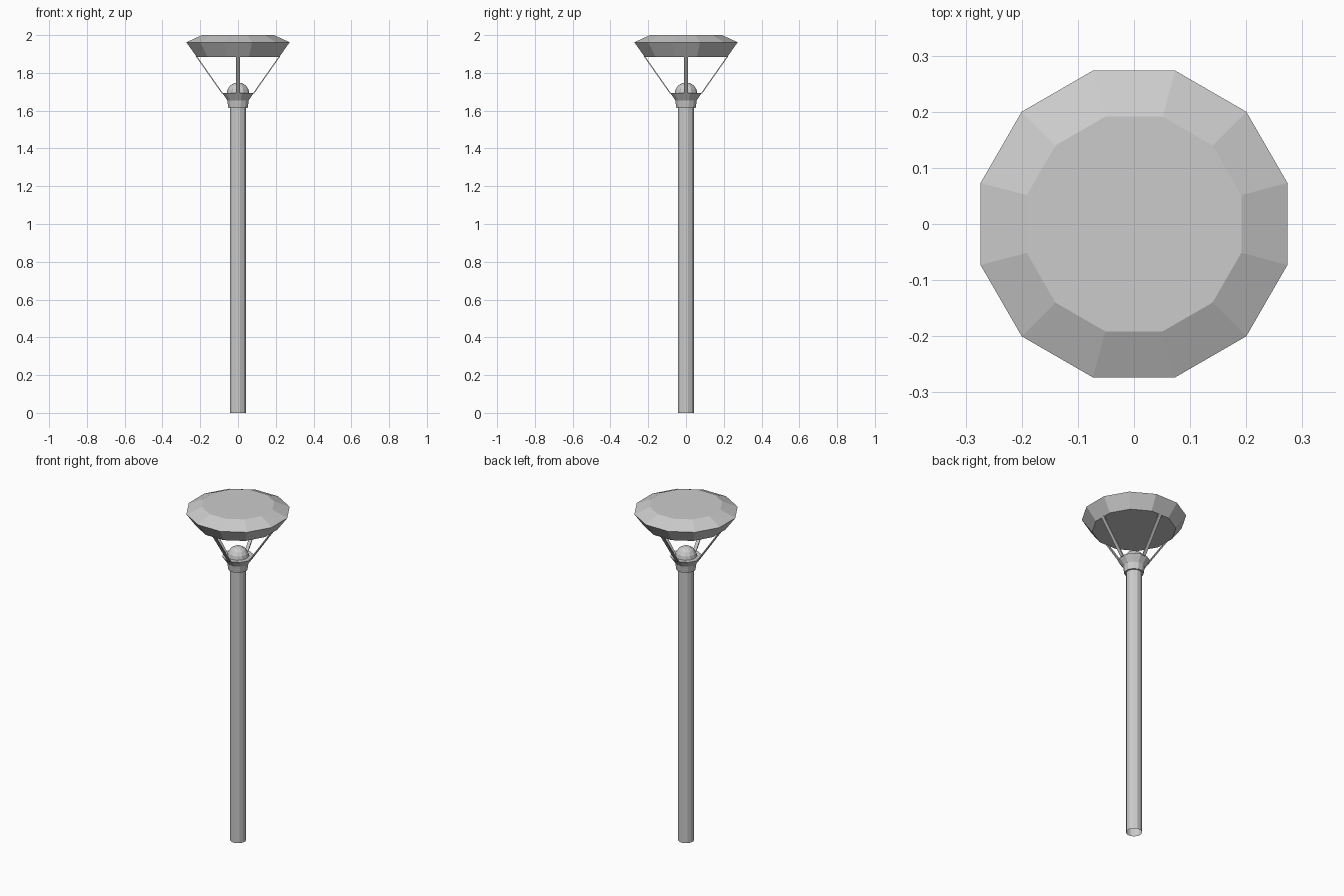
import bpy
import math
from mathutils import Matrix

cube = bpy.data.objects.get("Cube")
if cube:
    bpy.data.objects.remove(cube, do_unlink=True)

SIDES = 12

grey = bpy.data.materials.new("light grey metal")
grey.use_nodes = True
grey.diffuse_color = (0.6, 0.6, 0.6, 1)
grey.node_tree.nodes["Principled BSDF"].inputs["Base Color"].default_value = grey.diffuse_color


def add_part(name, verts, faces):
    mesh = bpy.data.meshes.new(name)
    mesh.from_pydata(verts, [], faces)
    mesh.materials.append(grey)
    part = bpy.data.objects.new(name, mesh)
    bpy.context.collection.objects.link(part)
    return part


def lathe(name, profile, cap_bottom=False, cap_top=False):
    """Turn (radius, height) points into a faceted solid, flat side to the front."""
    verts, faces = [], []
    for radius, z in profile:
        for i in range(SIDES):
            a = math.tau * (i + 0.5) / SIDES
            verts.append((radius * math.cos(a), radius * math.sin(a), z))
    for ring in range(len(profile) - 1):
        low, high = ring * SIDES, (ring + 1) * SIDES
        for i in range(SIDES):
            j = (i + 1) % SIDES
            faces.append((low + i, low + j, high + j, high + i))
    if cap_bottom:
        faces.append(tuple(reversed(range(SIDES))))
    if cap_top:
        faces.append(tuple(range(len(verts) - SIDES, len(verts))))
    return add_part(name, verts, faces)


# Post, open at the foot
lathe("post", [(0.044, 0), (0.044, 1.62)])

# Flared collar holding the lamp
lathe("collar", [(0.053, 1.615), (0.059, 1.655), (0.086, 1.693)], True, True)

# Faceted reflector on top
lathe("reflector", [(0.227, 1.885), (0.283, 1.962), (0.198, 2.0)], True, True)

# Round lamp, half sunk in the collar
bpy.ops.mesh.primitive_uv_sphere_add(segments=SIDES, ring_count=8, radius=0.06,
                                     location=(0, 0, 1.69))
lamp = bpy.context.object
lamp.name = "lamp"
lamp.data.materials.append(grey)

# Four thin flat struts leaning out from collar to reflector
half, thick = 0.01, 0.007
section = [(0.078, 1.69), (0.078 + thick, 1.69), (0.217 + thick, 1.888), (0.217, 1.888)]
strut_verts = [(x, y, z) for y in (-half, half) for x, z in section]
strut_faces = [(0, 1, 2, 3), (7, 6, 5, 4)]
strut_faces += [(i, i + 4, (i + 1) % 4 + 4, (i + 1) % 4) for i in range(4)]
for k, side in enumerate(("left", "back", "right", "front")):
    strut = add_part(side + "_strut", strut_verts, strut_faces)
    strut.data.transform(Matrix.Rotation(k * math.pi / 2, 4, "Z"))
